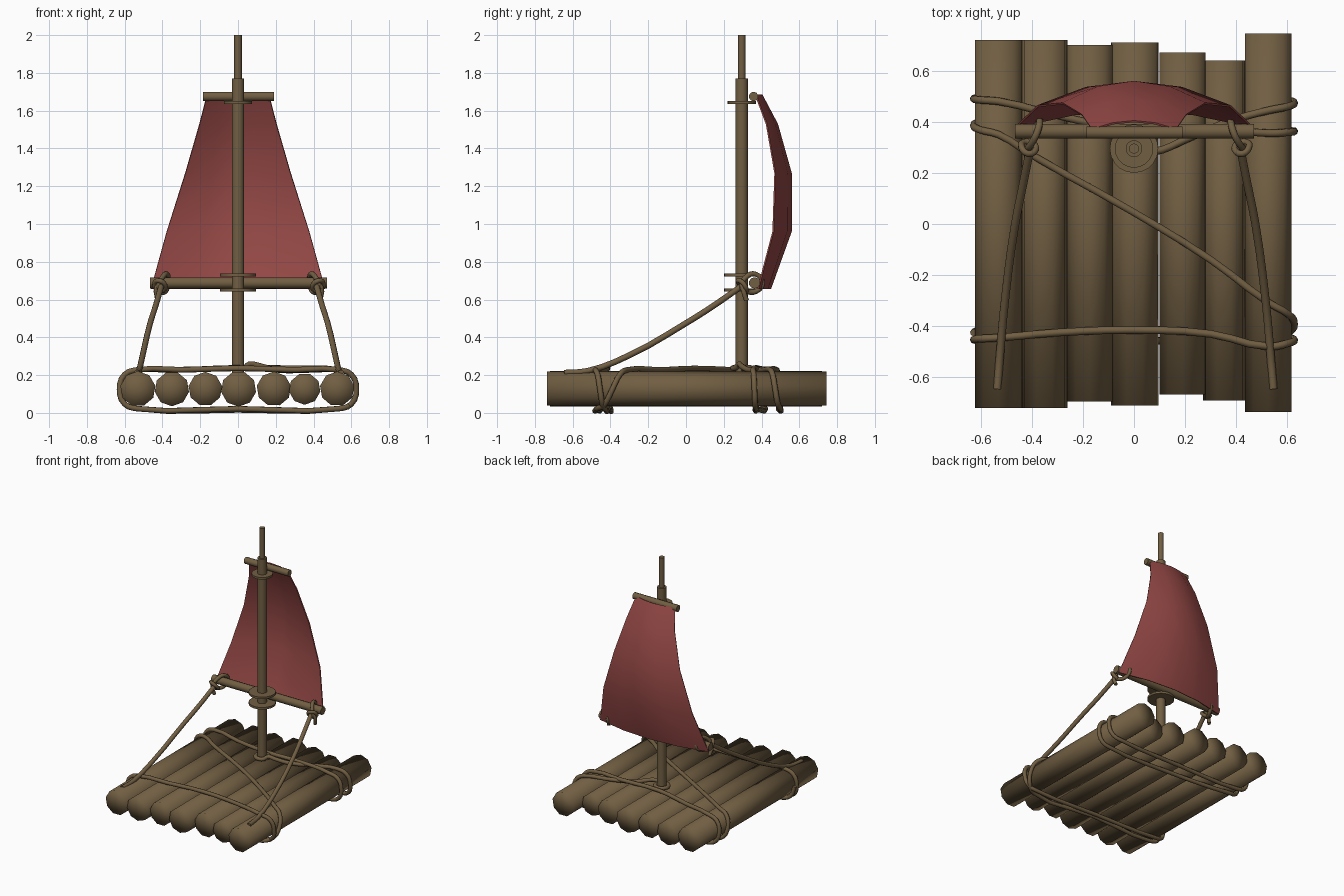
import bpy, math
from mathutils import Vector

if "Cube" in bpy.data.objects:
    bpy.data.objects.remove(bpy.data.objects["Cube"])

def material(name, col):
    m = bpy.data.materials.new(name)
    m.diffuse_color = (*col, 1)
    m.use_nodes = True
    m.node_tree.nodes["Principled BSDF"].inputs["Base Color"].default_value = m.diffuse_color
    return m

WOOD = material("brown wood", (0.165, 0.113, 0.055))
SAIL = material("red cloth", (0.30, 0.066, 0.061))

def rod(name, a, b, r, sides, spin=0.0, soft_caps=False):
    """Cylinder from point a to point b."""
    a, b = Vector(a), Vector(b)
    d = b - a
    bpy.ops.mesh.primitive_cylinder_add(vertices=sides, radius=r, depth=d.length,
                                        end_fill_type='TRIFAN' if soft_caps else 'NGON')
    o = bpy.context.object
    o.name = name
    for v in o.data.vertices:
        c, s = math.cos(spin), math.sin(spin)
        v.co.x, v.co.y = c * v.co.x - s * v.co.y, s * v.co.x + c * v.co.y
    o.location = (a + b) / 2
    o.rotation_euler = d.to_track_quat('Z', 'Y').to_euler()
    o.data.materials.append(WOOD)
    if soft_caps:
        bpy.ops.object.shade_smooth()
    else:
        bpy.ops.object.shade_smooth_by_angle(angle=math.radians(50))
    return o

def rope(name, pts, r=0.015, cyclic=False, res=3):
    """Round rope through a list of points."""
    cu = bpy.data.curves.new(name, 'CURVE')
    cu.dimensions = '3D'
    cu.bevel_depth, cu.bevel_resolution = r, 2
    cu.resolution_u, cu.use_fill_caps = res, True
    sp = cu.splines.new('BEZIER')
    sp.bezier_points.add(len(pts) - 1)
    for p, co in zip(sp.bezier_points, pts):
        p.co = co
        p.handle_left_type = p.handle_right_type = 'AUTO'
    sp.use_cyclic_u = cyclic
    o = bpy.data.objects.new(name, cu)
    bpy.context.collection.objects.link(o)
    cu.materials.append(WOOD)
    bpy.ops.object.select_all(action='DESELECT')
    o.select_set(True)
    bpy.context.view_layer.objects.active = o
    bpy.ops.object.convert(target='MESH')
    bpy.ops.object.shade_smooth()

# Deck logs: centre x, front y, back y, radius
logs = [(-0.53, -0.72, 0.72, 0.094), (-0.35, -0.72, 0.72, 0.092), (-0.173, -0.695, 0.70, 0.09),
        (0.003, -0.71, 0.71, 0.094), (0.19, -0.668, 0.67, 0.092), (0.353, -0.69, 0.64, 0.084),
        (0.525, -0.735, 0.745, 0.092)]
for i, (x, y0, y1, r) in enumerate(logs):
    rod(f"deck_log_{i + 1}", (x, y0, 0.127), (x, y1, 0.127), r, 9, 0.35 * i, True)

# Mast, topmast and collars
MY = 0.295
rod("mast", (0, MY, 0.12), (0, MY, 1.77), 0.033, 14)
rod("topmast", (0, MY, 1.75), (0, MY, 2.0), 0.02, 12)
for n, z, r in (("lower_collar", 0.65, 0.095), ("middle_collar", 0.73, 0.095), ("upper_collar", 1.642, 0.075)):
    rod(n, (0, MY, z - 0.008), (0, MY, z + 0.008), r, 20)

# Yards
rod("upper_yard", (-0.185, 0.358, 1.675), (0.19, 0.358, 1.675), 0.025, 10)
rod("lower_yard", (-0.465, 0.363, 0.688), (0.47, 0.363, 0.688), 0.03, 10)

# Sail: rows of height, half width, edge y, centre y
rows = [(0.655, 0.462, 0.385, 0.45), (0.96, 0.378, 0.465, 0.56), (1.27, 0.28, 0.475, 0.56),
        (1.53, 0.205, 0.43, 0.487), (1.685, 0.165, 0.372, 0.405)]
N = 4
verts, faces = [], []
for z, w, ye, yc in rows:
    for i in range(N + 1):
        u = 2 * i / N - 1
        verts.append((u * w, yc + (ye - yc) * u * u, z))
for j in range(len(rows) - 1):
    for i in range(N):
        a = j * (N + 1) + i
        faces.append((a, a + N + 1, a + N + 2, a + 1))
me = bpy.data.meshes.new("sail")
me.from_pydata(verts, [], faces)
sail = bpy.data.objects.new("sail", me)
bpy.context.collection.objects.link(sail)
me.materials.append(SAIL)
mod = sail.modifiers.new("thickness", 'SOLIDIFY')
mod.thickness, mod.offset = 0.008, -1
bpy.ops.object.select_all(action='DESELECT')
sail.select_set(True)
bpy.context.view_layer.objects.active = sail
bpy.ops.object.convert(target='MESH')
bpy.ops.object.shade_smooth_by_angle(angle=math.radians(60))

# Long lashing rope: starts round the mast foot and wraps the deck
TOP, BOT = 0.228, 0.022

def side(s, y0, y1):
    """Half turn round an outer log: down on the right, up on the left."""
    ends = [(0.53, TOP), (0.60, 0.203), (0.627, 0.125), (0.60, 0.047), (0.53, BOT)]
    if s < 0:
        ends.reverse()
    return [(s * x, y0 + (y1 - y0) * i / 4, z) for i, (x, z) in enumerate(ends)]

path = [(0.047 * math.cos(t), MY + 0.047 * math.sin(t), 0.238)
        for t in (math.pi * k / 4 for k in range(8))]
path += [(0.06, 0.28, 0.258), (0.11, 0.29, 0.25), (0.2, 0.33, TOP), (0.4, 0.41, TOP)]
path += side(1, 0.445, 0.50) + [(0, 0.49, BOT)] + side(-1, 0.50, 0.48)
path += [(-0.3, 0.425, TOP), (-0.03, 0.372, TOP + 0.01), (0.3, 0.375, TOP + 0.008)]
path += side(1, 0.355, 0.37) + [(0, 0.37, BOT)] + side(-1, 0.42, 0.35)
path += [(-0.4, 0.27, TOP), (0, 0.045, TOP + 0.008), (0.3, -0.14, TOP)]
path += side(1, -0.31, -0.47) + [(0, -0.45, BOT)] + side(-1, -0.46, -0.445)
path += [(-0.3, -0.425, TOP), (0, -0.415, TOP + 0.008), (0.3, -0.43, TOP)]
path += side(1, -0.48, -0.43) + [(0, -0.41, BOT - 0.007)] + side(-1, -0.40, -0.45)[:3]
rope("deck_lashing_rope", path)

# Sail sheets with knots on the lower yard
for s, n in ((-1, "left"), (1, "right")):
    dx = 0.01 if s > 0 else 0
    X = lambda x: s * x + dx
    rope(n + "_sheet_rope", [(X(0.405), 0.30, 0.675), (X(0.435), 0.15, 0.57), (X(0.465), 0, 0.475),
                             (X(0.505), -0.3, 0.305), (X(0.525), -0.52, 0.222), (X(0.535), -0.645, 0.212)], 0.016)
    # loop over the yard
    rope(n + "_yard_loop", [(X(0.42), 0.295, 0.665), (X(0.395), 0.325, 0.725), (X(0.375), 0.37, 0.734),
                            (X(0.37), 0.406, 0.69), (X(0.385), 0.37, 0.643), (X(0.41), 0.32, 0.645)],
         0.014, True)
    # knot turn and hanging tail
    rope(n + "_knot", [(X(0.44), 0.30, 0.69), (X(0.415), 0.275, 0.70), (X(0.385), 0.29, 0.675),
                       (X(0.395), 0.315, 0.65), (X(0.43), 0.32, 0.655)], 0.013, True)
    rope(n + "_knot_tail", [(X(0.40), 0.30, 0.69), (X(0.43), 0.30, 0.665), (X(0.425), 0.32, 0.595)], 0.013)
